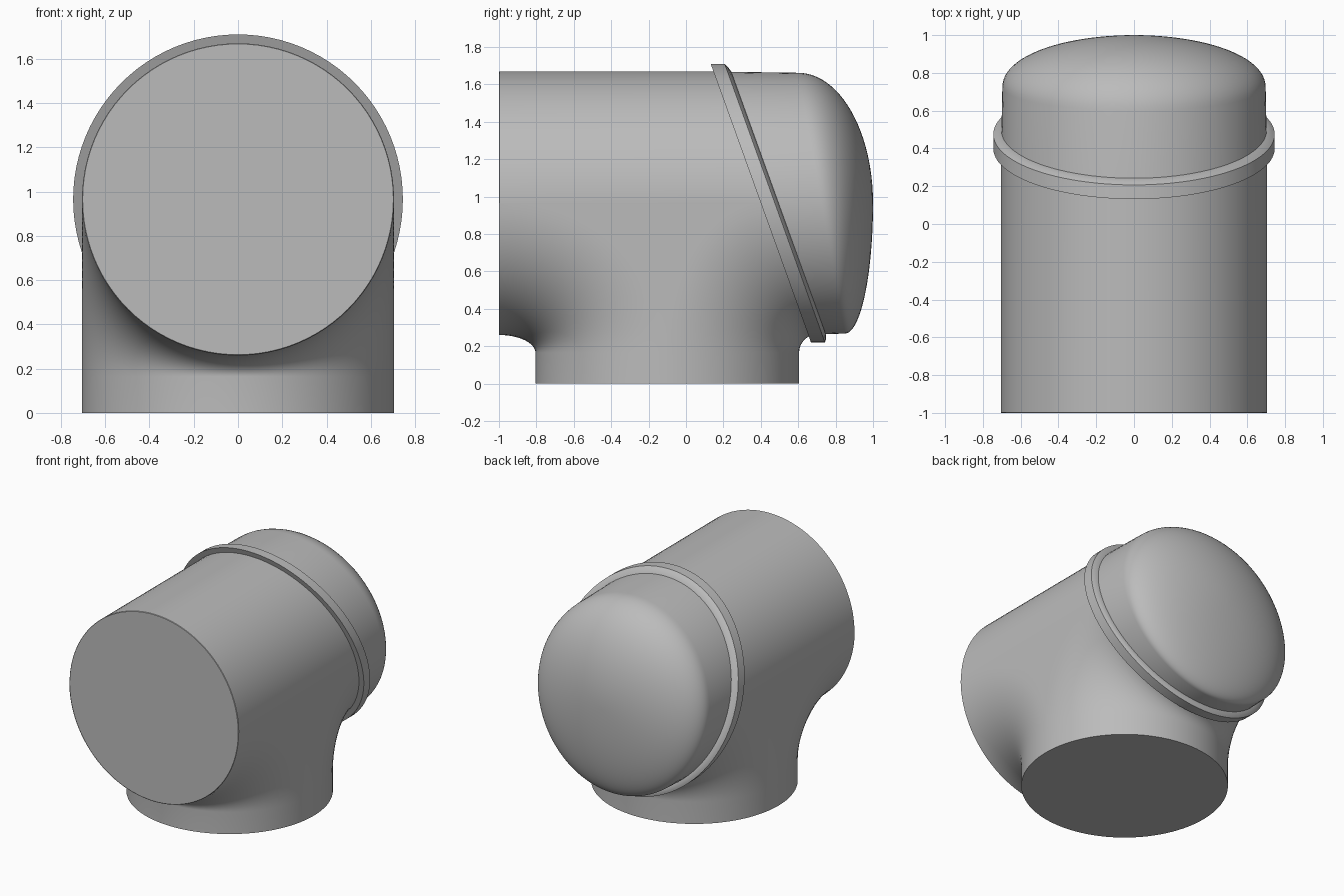
import bpy, bmesh
from math import sin, cos, pi, radians

old = bpy.data.objects.get("Cube")
if old:
    bpy.data.objects.remove(old)

R, AXIS, NECK_Y, NECK_TOP = 0.705, 0.965, -0.1, 0.165
SEG = 96

grey = bpy.data.materials.new("plain grey")
grey.use_nodes = True
grey.diffuse_color = (0.5, 0.5, 0.5, 1)
grey.node_tree.nodes["Principled BSDF"].inputs["Base Color"].default_value = (0.5, 0.5, 0.5, 1)


def loft(name, rows, cap_start=False, cap_end=False, closed=False):
    """Skin a list of rings, each with the same number of points."""
    bm = bmesh.new()
    rings = [[bm.verts.new(p) for p in row] for row in rows]
    pairs = list(zip(rings, rings[1:]))
    if closed:
        pairs.append((rings[-1], rings[0]))
    for a, b in pairs:
        for i in range(len(a)):
            j = (i + 1) % len(a)
            bm.faces.new((a[i], a[j], b[j], b[i]))
    if cap_start:
        bm.faces.new(rings[0][::-1])
    if cap_end:
        bm.faces.new(rings[-1])
    bmesh.ops.remove_doubles(bm, verts=bm.verts, dist=0.0002)
    bmesh.ops.recalc_face_normals(bm, faces=bm.faces)
    mesh = bpy.data.meshes.new(name)
    bm.to_mesh(mesh)
    bm.free()
    obj = bpy.data.objects.new(name, mesh)
    bpy.context.collection.objects.link(obj)
    mesh.materials.append(grey)
    bpy.ops.object.select_all(action="DESELECT")
    obj.select_set(True)
    bpy.context.view_layer.objects.active = obj
    bpy.ops.object.shade_smooth_by_angle(angle=radians(35))
    return obj


def slant(z):
    """Depth of the tilted joint plane at a given height."""
    return 0.44 - 0.36 * (z - AXIS)


def ring(r, depth):
    """Circle around the horizontal axis; depth is a function of angle and height."""
    pts = []
    for i in range(SEG):
        t = 2 * pi * i / SEG
        z = AXIS + r * sin(t)
        pts.append((r * cos(t), depth(t, z), z))
    return pts


# Horizontal tube, ending in the tilted joint
loft("main_tube", [ring(R, lambda t, z: -0.98),
                   ring(R, lambda t, z: slant(z))])

# Thin plate closing the front
loft("front_plate", [ring(R - 0.003, lambda t, z: -1.0),
                     ring(R, lambda t, z: -0.997),
                     ring(R, lambda t, z: -0.98)], cap_start=True, cap_end=True)

# Tilted clamp flange with a bevelled back edge
profile = [(0.69, -0.04), (0.745, -0.04), (0.745, 0.035), (0.73, 0.045), (0.705, 0.055), (0.69, 0.055)]
loft("joint_flange", [ring(r, lambda t, z, d=d: slant(z) + d) for r, d in profile], closed=True)


# Rear dome, rounder at the top than at the bottom
def dome_ring(a):
    def depth(t, z):
        edge = 0.725 - 0.125 * sin(t)
        return edge + (1 - edge) * sin(a)
    return ring(0.697 * cos(a), depth)


rows = [ring(R - 0.002, lambda t, z: slant(z))]
rows += [dome_ring(pi / 2 * k / 24) for k in range(24)]
rows.append(ring(0.004, lambda t, z: 1.0))
loft("rear_dome", rows, cap_end=True)

# Vertical neck, flaring into the underside of the tube
columns = []
for side in (-1, 1):
    for i in range(SEG // 2 + 1):
        t = pi * i / (SEG // 2) - pi / 2
        x, reach = -side * R * sin(t), R * cos(t)
        top = AXIS - reach
        end = NECK_Y + 0.9 if side < 0 else slant(top) - NECK_Y
        columns.append((x, side, reach, top, max(end if side > 0 else 0.9, reach)))

rows = [[(x, NECK_Y + s * reach, z) for x, s, reach, top, end in columns]
        for z in (0, NECK_TOP)]
for k in range(1, 21):
    a = pi / 2 * k / 20
    rows.append([(x, NECK_Y + s * (reach + (end - reach) * (1 - cos(a))),
                  NECK_TOP + (top - NECK_TOP) * sin(a))
                 for x, s, reach, top, end in columns])
loft("flared_neck", rows, cap_start=True)
